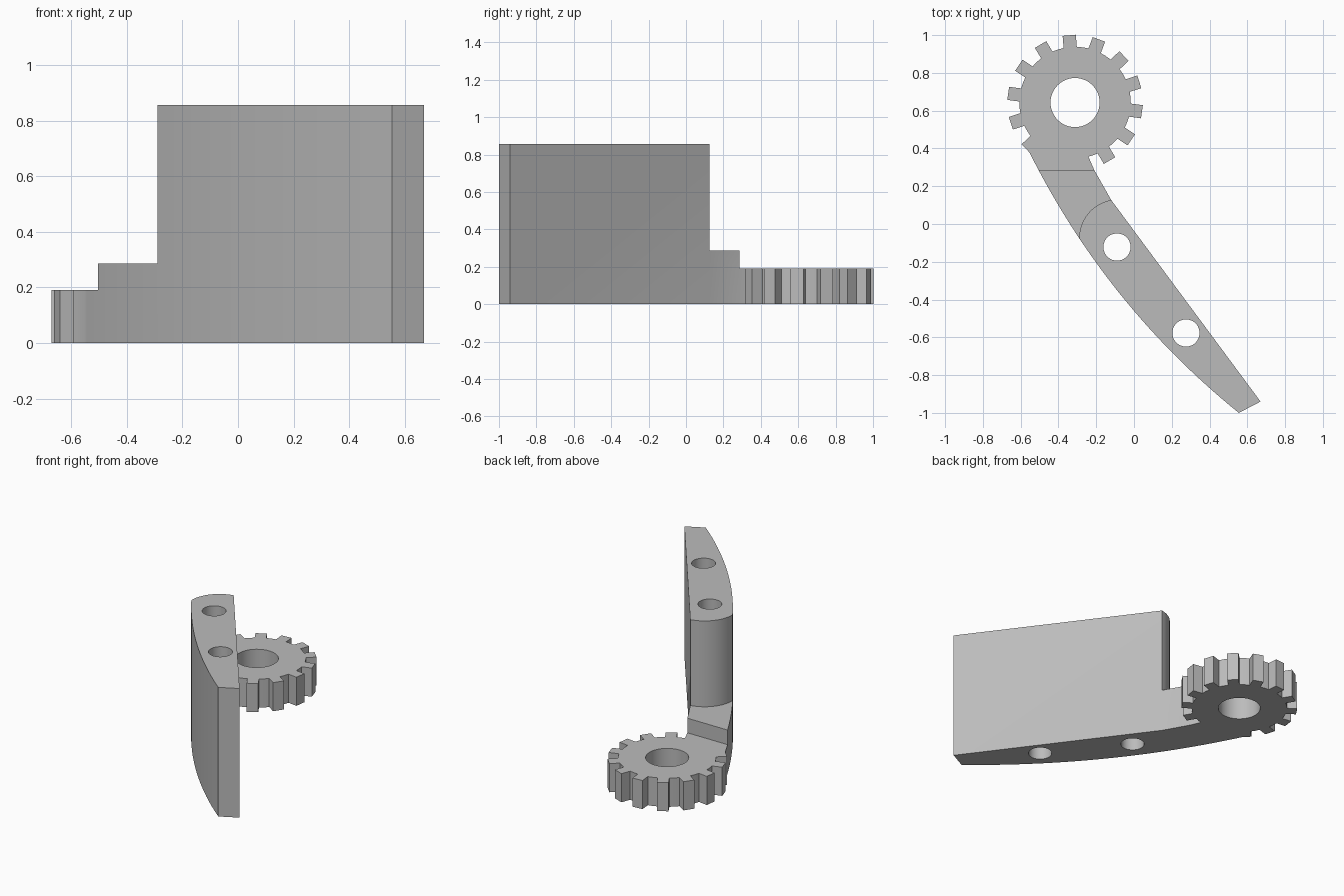
import bpy, bmesh, math
from math import sin, cos, radians, tau
from mathutils import Vector

cube = bpy.data.objects.get("Cube")
if cube:
    bpy.data.objects.remove(cube, do_unlink=True)

grey = bpy.data.materials.new("plain_grey")
grey.use_nodes = True
colour = (0.5, 0.5, 0.5, 1)
grey.diffuse_color = colour
grey.node_tree.nodes["Principled BSDF"].inputs["Base Color"].default_value = colour

GEAR = Vector((-0.312, 0.643))
LOW, MID, TALL = 0.19, 0.287, 0.857


def prism(name, outline, z0, z1):
    """Extrude a flat outline from z0 up to z1."""
    bm = bmesh.new()
    face = bm.faces.new([bm.verts.new((p[0], p[1], z0)) for p in outline])
    new = bmesh.ops.extrude_face_region(bm, geom=[face])["geom"]
    for v in new:
        if isinstance(v, bmesh.types.BMVert):
            v.co.z = z1
    bmesh.ops.recalc_face_normals(bm, faces=bm.faces)
    mesh = bpy.data.meshes.new(name)
    bm.to_mesh(mesh)
    bm.free()
    mesh.materials.append(grey)
    obj = bpy.data.objects.new(name, mesh)
    bpy.context.collection.objects.link(obj)
    return obj


def arc(centre, r, a0, a1, n):
    steps = [radians(a0 + (a1 - a0) * i / n) for i in range(n + 1)]
    return [(centre[0] + r * cos(a), centre[1] + r * sin(a)) for a in steps]


def combine(target, other, operation):
    """Apply a boolean and remove the second shape."""
    mod = target.modifiers.new("join", "BOOLEAN")
    mod.operation, mod.solver, mod.object = operation, "EXACT", other
    bpy.context.view_layer.update()
    graph = bpy.context.evaluated_depsgraph_get()
    mesh = bpy.data.meshes.new_from_object(target.evaluated_get(graph))
    target.modifiers.clear()
    target.data = mesh
    bpy.data.objects.remove(other, do_unlink=True)


# Bowed outer edge of the arm, u = 0 at the tip and 1 at the low step
tip, step = Vector((0.555, -1.0)), Vector((-0.505, 0.285))
chord = step - tip
outward = Vector((-chord.y, -chord.x * -1)).normalized()


def bow(u0, u1, n):
    us = [u0 + (u1 - u0) * i / n for i in range(n + 1)]
    return [tip + chord * u + outward * 0.34 * u * (1 - u) for u in us]


# Gear outline with straight sided teeth
TEETH, ROOT, OUTER, HALF = 14, 0.295, 0.359, 0.035
gear_outline = []
for i in range(TEETH):
    a = radians(95) + tau * i / TEETH
    out, side = Vector((cos(a), sin(a))), Vector((-sin(a), cos(a)))
    for r, s in ((ROOT, -1), (OUTER, -1), (OUTER, 1), (ROOT, 1)):
        reach = math.sqrt(r * r - HALF * HALF)
        gear_outline.append(GEAR + out * reach + side * HALF * s)
    mid = a + tau / TEETH / 2
    gear_outline.append(GEAR + Vector((cos(mid), sin(mid))) * ROOT)
body = prism("geared_arm", gear_outline, 0, LOW)

# Arm: low foot under the gear, middle step and tall wall with a rounded end
split = 0.75
round_end = arc((-0.085, -0.075), 0.205, 100, 180, 16)
round_end[-1] = tuple(bow(split, split, 1)[0])
foot = bow(1, 1.075, 3) + [(-0.45, 0.46), (-0.25, 0.46), (-0.243, 0.36), (-0.21, 0.285)]
link = bow(split, 1, 10) + [(-0.21, 0.285)] + round_end[:-1]
wall = bow(0, split, 30) + round_end[-2::-1] + [(0.67, -0.94)]
arm = prism("tall_wall", wall, 0, TALL)
combine(arm, prism("middle_step", link, 0, MID), "UNION")
combine(arm, prism("low_foot", foot, 0, LOW), "UNION")
combine(body, arm, "UNION")

# Bored holes
for centre, r in ((GEAR, 0.13), ((-0.09, -0.122), 0.072), ((0.275, -0.577), 0.072)):
    drill = prism("drill", arc(centre, r, 0, 360, 48)[:-1], -0.1, 1)
    combine(body, drill, "DIFFERENCE")

bpy.ops.object.select_all(action="DESELECT")
body.select_set(True)
bpy.context.view_layer.objects.active = body
bpy.ops.object.shade_smooth_by_angle(angle=radians(25))
